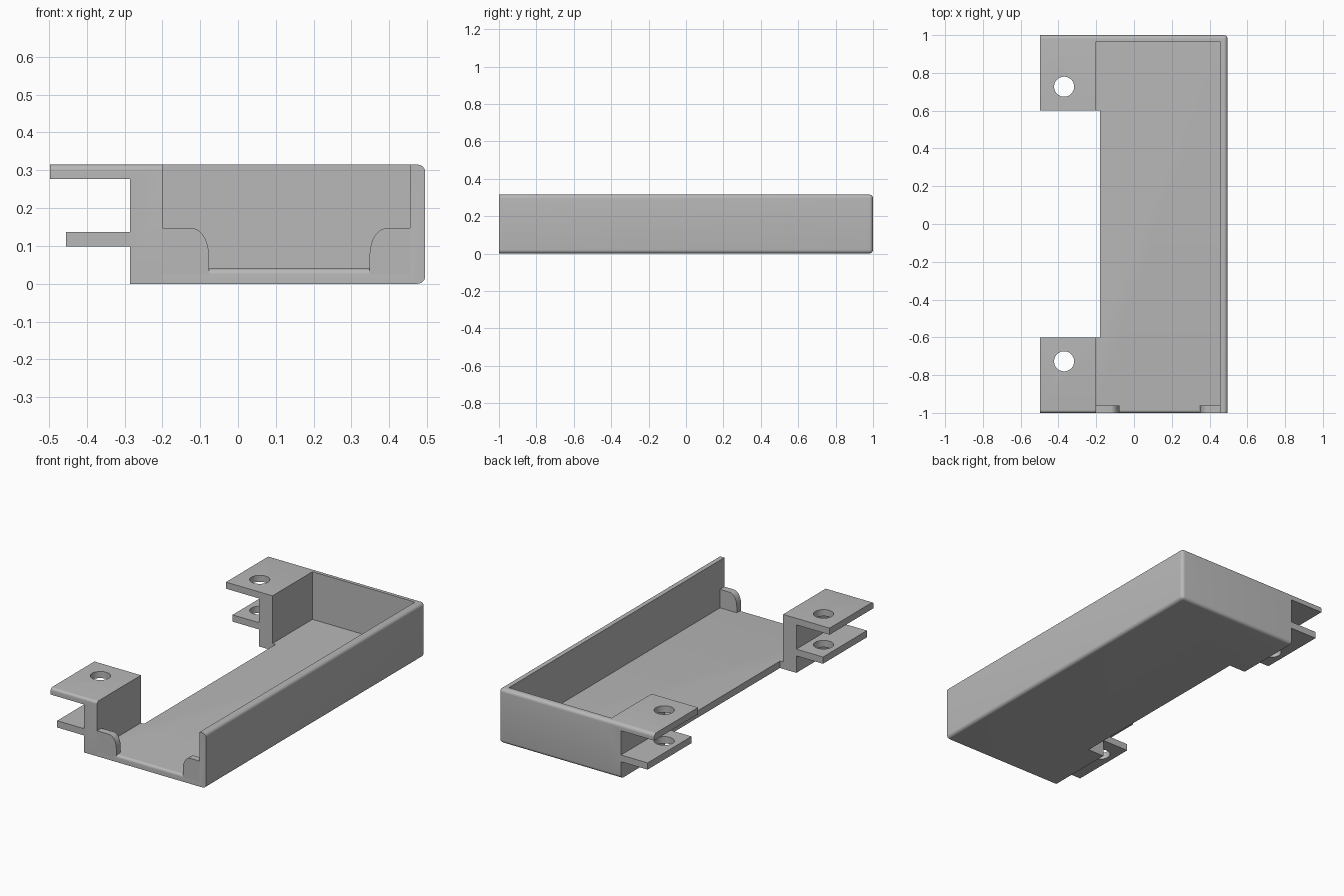
import bpy, bmesh
from math import sin, cos, pi
from mathutils import Vector

cube = bpy.data.objects.get("Cube")
if cube:
    bpy.data.objects.remove(cube, do_unlink=True)

grey = bpy.data.materials.new("plain grey")
grey.use_nodes = True
colour = (0.48, 0.48, 0.48, 1)
grey.diffuse_color = colour
grey.node_tree.nodes["Principled BSDF"].inputs["Base Color"].default_value = colour

TOP, FLOOR, INNER_X, WALL_X = 0.315, 0.04, -0.2, 0.455


def prism(name, points, axis, start, end, rounded=None, radius=0.02):
    """Extrude a profile along x, y or z, then round the edges chosen by a rule."""
    def place(p, t):
        c = list(p)
        c.insert(axis, t)
        return Vector(c)
    bm = bmesh.new()
    rings = [[bm.verts.new(place(p, t)) for p in points] for t in (start, end)]
    for ring in rings:
        bm.faces.new(ring)
    for i in range(len(points)):
        j = (i + 1) % len(points)
        bm.faces.new((rings[0][i], rings[0][j], rings[1][j], rings[1][i]))
    bmesh.ops.recalc_face_normals(bm, faces=bm.faces)
    if rounded:
        edges = [e for e in bm.edges if rounded(*e.verts)]
        bmesh.ops.bevel(bm, geom=edges, offset=radius, segments=6,
                        profile=0.5, affect='EDGES')
    mesh = bpy.data.meshes.new(name)
    bm.to_mesh(mesh)
    bm.free()
    mesh.materials.append(grey)
    obj = bpy.data.objects.new(name, mesh)
    bpy.context.collection.objects.link(obj)
    return obj


def rect(a0, a1, b0, b1):
    return [(a0, b0), (a1, b0), (a1, b1), (a0, b1)]


def activate(obj):
    bpy.ops.object.select_all(action='DESELECT')
    obj.select_set(True)
    bpy.context.view_layer.objects.active = obj


def cut(obj, cutter):
    activate(obj)
    mod = obj.modifiers.new("cut", 'BOOLEAN')
    mod.operation, mod.solver, mod.object = 'DIFFERENCE', 'EXACT', cutter
    bpy.ops.object.modifier_apply(modifier=mod.name)
    bpy.data.objects.remove(cutter, do_unlink=True)


def on(verts, axis, value):
    return all(abs(v.co[axis] - value) < 1e-4 for v in verts)


# Tray: rounded along the right and back outer edges
def tray_edges(*v):
    right, back = on(v, 0, 0.495), on(v, 1, 1)
    flat = on(v, 2, 0) or on(v, 2, TOP)
    return (right and back) or (flat and (right or back))


tray = prism("tray", rect(INNER_X, 0.495, -1, 1), 2, 0, TOP, tray_edges)

# Cavity open to the front and left, with a rounded front lip on the floor
lip = 0.015
arc = [(-1 + lip - lip * cos(a), FLOOR - lip + lip * sin(a))
       for a in (i * pi / 12 for i in range(7))]
cavity = [(-1.1, FLOOR - lip)] + arc + [(0.965, FLOOR), (0.965, 0.5), (-1.1, 0.5)]
cut(tray, prism("cavity_cutter", cavity, 0, -0.4, WALL_X))
cut(tray, prism("notch_cutter", rect(-0.4, -0.18, -0.6, 0.6), 2, -0.1, 0.5))
parts = [tray]

# Corner brackets: post with two flanges and a hole through both
profile = [(INNER_X, 0), (INNER_X, TOP), (-0.497, TOP), (-0.497, 0.277),
           (-0.285, 0.277), (-0.285, 0.137), (-0.455, 0.137),
           (-0.455, 0.098), (-0.285, 0.098), (-0.285, 0)]
for name, side in (("front_bracket", -1), ("back_bracket", 1)):
    def outer_edges(*v):
        return on(v, 1, side) and (on(v, 2, TOP) or (side > 0 and on(v, 2, 0)))
    bracket = prism(name, profile, 1, side * 0.6, side, outer_edges,
                    0.02 if side > 0 else 0.015)
    circle = [(-0.37 + 0.053 * cos(i * pi / 24), side * 0.727 + 0.053 * sin(i * pi / 24))
              for i in range(48)]
    cut(bracket, prism("hole_cutter", circle, 2, -0.1, 0.5))
    parts.append(bracket)

# Low retaining tabs with a rounded inner corner at the open front
for name, outer, inner, s in (("right_front_tab", INNER_X, -0.077, 1),
                              ("left_front_tab", WALL_X, 0.348, -1)):
    curve = [(inner - s * 0.045 * (1 - cos(a)), 0.075 + 0.072 * sin(a))
             for a in (i * pi / 20 for i in range(11))]
    parts.append(prism(name, [(outer, 0.02), (inner, 0.02)] + curve + [(outer, 0.147)],
                       1, -1, -0.96))

for part in parts:
    activate(part)
    bpy.ops.object.shade_smooth_by_angle(angle=pi / 6)
